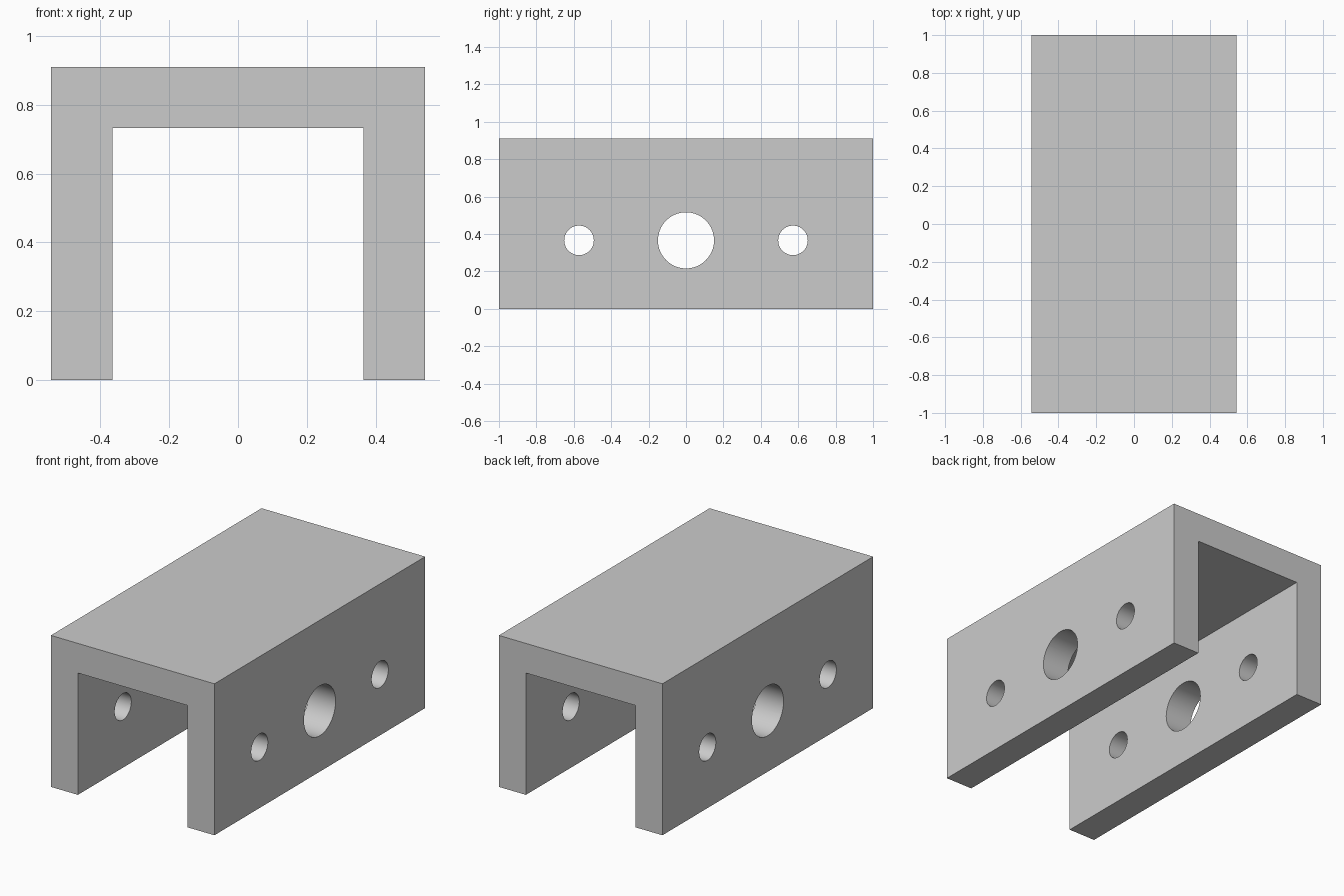
import bpy
import math

# Main dimensions
HALF_WIDTH, INNER_HALF = 0.5435, 0.364
HEIGHT, INNER_HEIGHT = 0.91, 0.732
HOLE_Z = 0.366
HOLES = [(-0.572, 0.079), (0, 0.15), (0.572, 0.079)]  # y position, radius

cube = bpy.data.objects.get("Cube")
if cube:
    bpy.data.objects.remove(cube, do_unlink=True)

# Plain grey material
grey = bpy.data.materials.new("light grey")
grey.use_nodes = True
colour = (0.6, 0.6, 0.6, 1)
grey.diffuse_color = colour
for node in grey.node_tree.nodes:
    if node.type == 'BSDF_PRINCIPLED':
        node.inputs["Base Color"].default_value = colour

# U-shaped channel: one closed profile extruded along y
half = [(INNER_HALF, INNER_HEIGHT), (INNER_HALF, 0), (HALF_WIDTH, 0), (HALF_WIDTH, HEIGHT)]
profile = half + [(-x, z) for x, z in reversed(half)]
n = len(profile)
verts = [(x, y, z) for y in (-1, 1) for x, z in profile]
# End caps are split into two legs and a bridge so that every face is convex
caps = [(0, 1, 2, 3), (4, 5, 6, 7), (0, 3, 4, 7)]
faces = [(i, i + n, (i + 1) % n + n, (i + 1) % n) for i in range(n)]
faces += [c for c in caps] + [tuple(i + n for i in reversed(c)) for c in caps]
mesh = bpy.data.meshes.new("channel")
mesh.from_pydata(verts, [], faces)
mesh.materials.append(grey)
channel = bpy.data.objects.new("channel", mesh)
bpy.context.collection.objects.link(channel)

# Consistent outward normals
bpy.context.view_layer.objects.active = channel
channel.select_set(True)
bpy.ops.object.mode_set(mode='EDIT')
bpy.ops.mesh.select_all(action='SELECT')
bpy.ops.mesh.normals_make_consistent(inside=False)
bpy.ops.object.mode_set(mode='OBJECT')

# Round holes bored through both legs
cutters = []
for y, radius in HOLES:
    bpy.ops.mesh.primitive_cylinder_add(vertices=64, radius=radius, depth=2,
                                        location=(0, y, HOLE_Z), rotation=(0, math.pi / 2, 0))
    cutter = bpy.context.object
    cutter.name = "hole_cutter"
    cutter.hide_render = True
    cutter.data.materials.append(grey)
    cutters.append(cutter)
    bpy.context.view_layer.objects.active = channel
    bore = channel.modifiers.new("bore", 'BOOLEAN')
    bore.operation = 'DIFFERENCE'
    bore.solver = 'EXACT'
    bore.object = cutter
    bpy.ops.object.modifier_apply(modifier=bore.name)
for cutter in cutters:
    bpy.data.objects.remove(cutter, do_unlink=True)

# Smooth bores, crisp edges
bpy.ops.object.select_all(action='DESELECT')
channel.select_set(True)
bpy.context.view_layer.objects.active = channel
bpy.ops.object.shade_smooth_by_angle(angle=math.radians(30))
